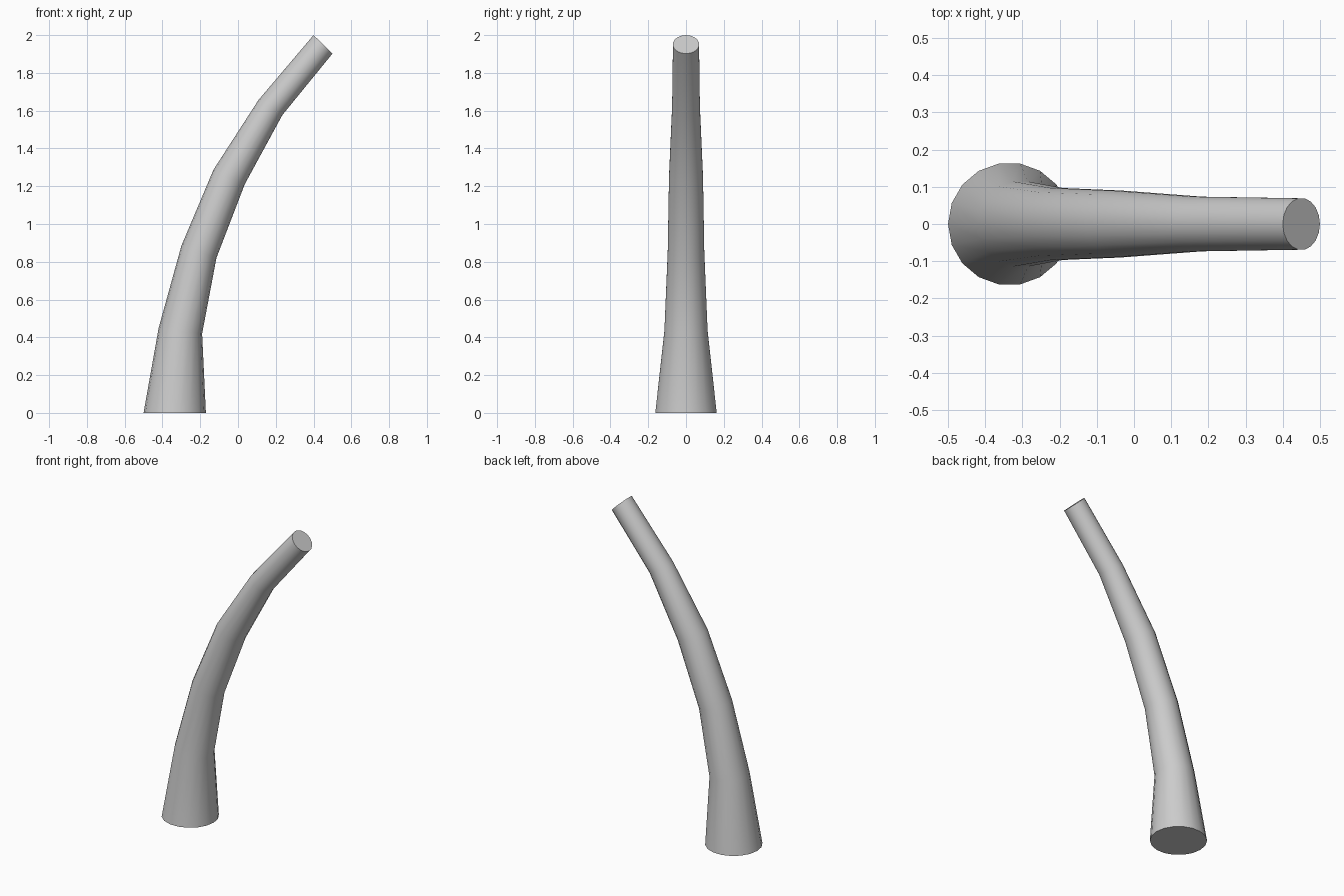
import bpy, bmesh, math
from mathutils import Vector

if "Cube" in bpy.data.objects:
    bpy.data.objects.remove(bpy.data.objects["Cube"])

SIDES = 18
# Each ring: outer (left) and inner (right) profile points in x, z
RINGS = [
    ((-0.50, 0.00), (-0.17, 0.00)),
    ((-0.42, 0.45), (-0.19, 0.419)),
    ((-0.30, 0.884), (-0.114, 0.821)),
    ((-0.13, 1.287), (0.036, 1.211)),
    ((0.109, 1.657), (0.235, 1.577)),
    ((0.40, 2.00), (0.50, 1.902)),
]


def add_ring(bm, left, right):
    a, b = Vector((left[0], 0, left[1])), Vector((right[0], 0, right[1]))
    centre, half = (a + b) / 2, (b - a) / 2
    side = Vector((0, half.length, 0))
    angles = [2 * math.pi * i / SIDES for i in range(SIDES)]
    return [bm.verts.new(centre + half * math.cos(t) + side * math.sin(t)) for t in angles]


# Curved tapering trunk with flat end caps
bm = bmesh.new()
rings = [add_ring(bm, l, r) for l, r in RINGS]
for low, high in zip(rings, rings[1:]):
    for i in range(SIDES):
        j = (i + 1) % SIDES
        bm.faces.new((low[i], low[j], high[j], high[i]))
bm.faces.new(rings[0][::-1])
bm.faces.new(rings[-1])
mesh = bpy.data.meshes.new("curved_trunk")
bm.to_mesh(mesh)
bm.free()
trunk = bpy.data.objects.new("curved_trunk", mesh)
bpy.context.collection.objects.link(trunk)

# Smooth sides, sharp cap edges
bpy.context.view_layer.objects.active = trunk
trunk.select_set(True)
bpy.ops.object.shade_smooth_by_angle(angle=math.radians(40))
